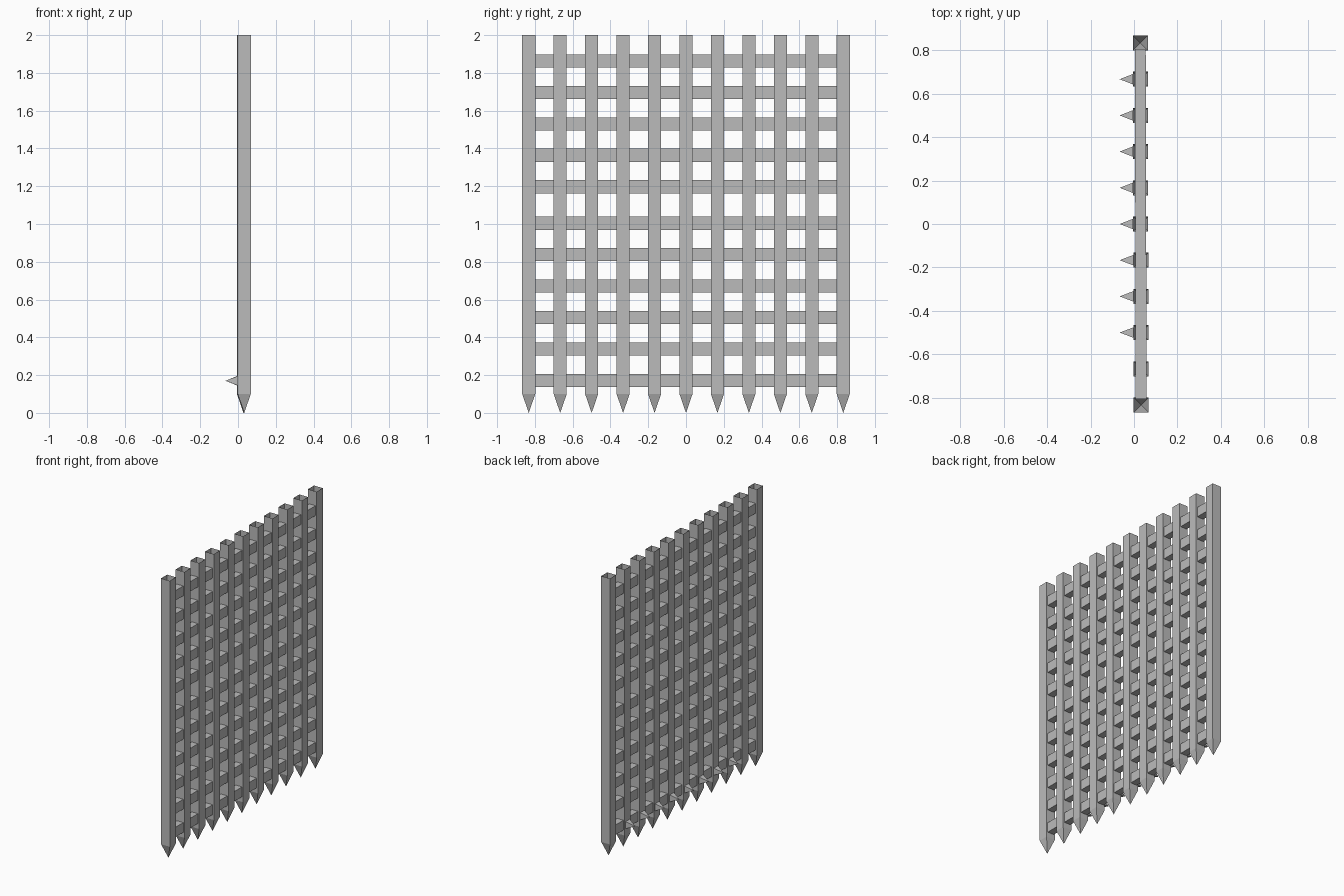
import bpy
import bmesh

if "Cube" in bpy.data.objects:
    bpy.data.objects.remove(bpy.data.objects["Cube"], do_unlink=True)

# One plain grey for the whole grille
GREY = (0.5, 0.5, 0.5, 1.0)
grey = bpy.data.materials.new("iron_grey")
grey.use_nodes = True
grey.diffuse_color = GREY
grey.node_tree.nodes["Principled BSDF"].inputs["Base Color"].default_value = GREY

HALF = 0.0345        # half width of an upright
PITCH = 0.1665       # spacing of uprights and rails
SHOULDER = 0.1       # height where the points begin


def centre_x(y):
    """The grille is turned very slightly about z."""
    return 0.031 - 0.0025 * y


def finish(name, bm):
    bmesh.ops.recalc_face_normals(bm, faces=bm.faces)
    mesh = bpy.data.meshes.new(name)
    bm.to_mesh(mesh)
    bm.free()
    mesh.materials.append(grey)
    obj = bpy.data.objects.new(name, mesh)
    bpy.context.collection.objects.link(obj)
    return obj


def square(bm, x, y, z, half):
    return [bm.verts.new((x + sx * half, y + sy * half, z))
            for sx, sy in ((-1, -1), (1, -1), (1, 1), (-1, 1))]


def upright(name, y):
    """Open-topped square tube with a pyramid point at the foot."""
    bm = bmesh.new()
    x = centre_x(y)
    top = square(bm, x, y, 2, HALF)
    low = square(bm, x, y, SHOULDER, HALF)
    tip = bm.verts.new((x, y, 0))
    for i in range(4):
        j = (i + 1) % 4
        bm.faces.new((low[i], low[j], top[j], top[i]))
        bm.faces.new((low[j], low[i], tip))
    # The open top confuses automatic normals, so the winding is kept as built
    mesh = bpy.data.meshes.new(name)
    bm.to_mesh(mesh)
    bm.free()
    mesh.materials.append(grey)
    bpy.context.collection.objects.link(bpy.data.objects.new(name, mesh))


def rail(name, z):
    """Horizontal bar running between the two outer uprights."""
    bm = bmesh.new()
    bmesh.ops.create_cube(bm, size=1)
    for v in bm.verts:
        y = v.co.y * 1.61
        v.co = (centre_x(y) + v.co.x * 0.05, y, z + v.co.z * 0.07)
    finish(name, bm)


def spike(name, y, z):
    """Small square pyramid pointing to -x from the face of an upright."""
    bm = bmesh.new()
    base_x = centre_x(y) - HALF
    base = [bm.verts.new((base_x, y + sy * 0.024, z + sz * 0.025))
            for sy, sz in ((-1, -1), (1, -1), (1, 1), (-1, 1))]
    tip = bm.verts.new((-0.066, y, z))
    bm.faces.new(base)
    for i in range(4):
        bm.faces.new((base[i], base[(i + 1) % 4], tip))
    finish(name, bm)


# Eleven pointed uprights
for i in range(-5, 6):
    upright(f"upright_{i + 6}", i * PITCH)

# Rails in two groups, with a slightly wider gap between them
for i in range(11):
    rail(f"rail_{i + 1}", 0.172 + i * PITCH + (0.026 if i > 5 else 0))

# Spikes on eight of the uprights, level with the lowest rail
for i in range(-3, 5):
    spike(f"spike_{i + 4}", i * PITCH, 0.17)
